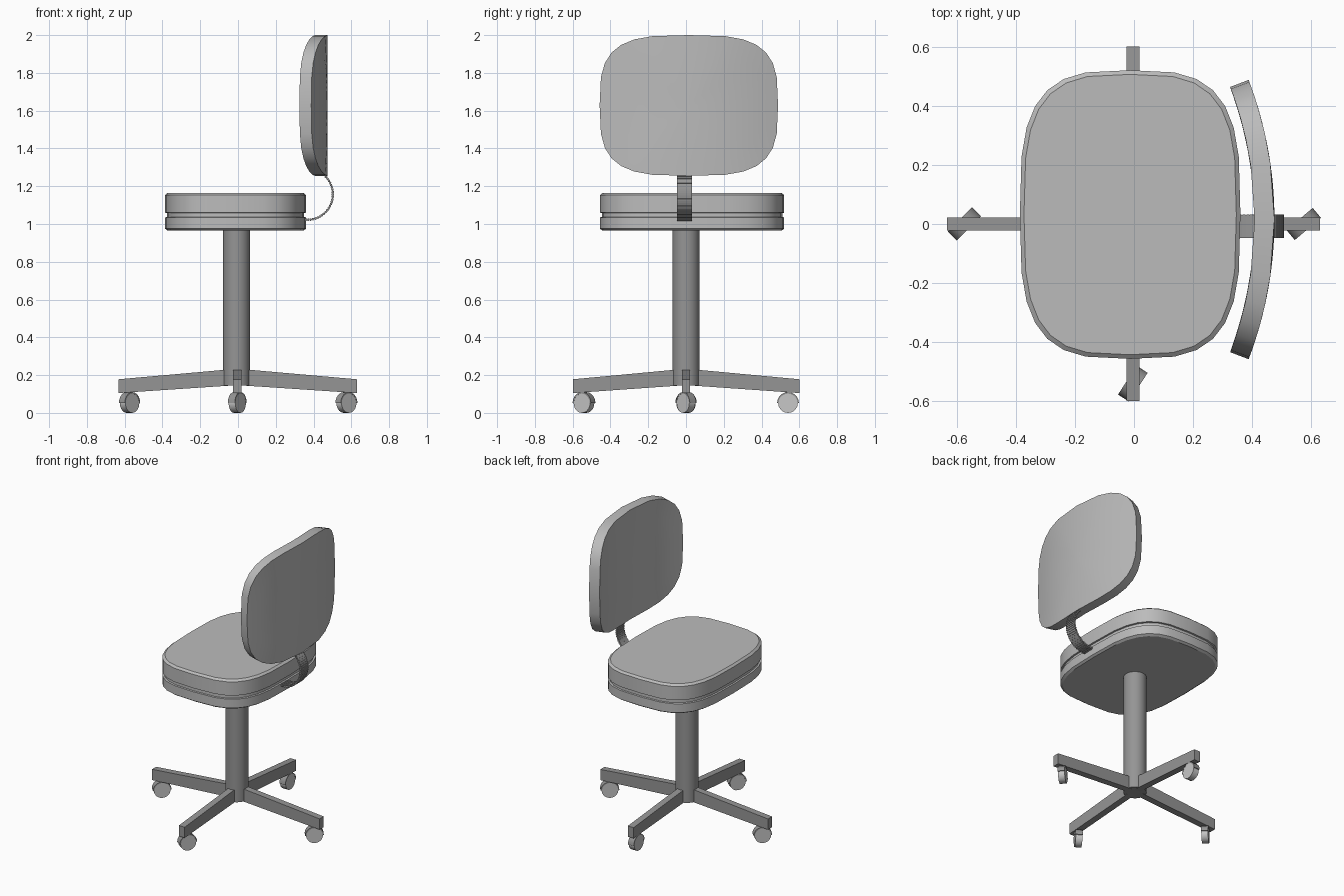
import bpy, bmesh, math
from mathutils import Matrix, Vector

old = bpy.data.objects.get("Cube")
if old:
    bpy.data.objects.remove(old, do_unlink=True)


def material(name, value):
    mat = bpy.data.materials.new(name)
    mat.use_nodes = True
    color = (value, value, value, 1)
    mat.diffuse_color = color
    mat.node_tree.nodes["Principled BSDF"].inputs["Base Color"].default_value = color
    return mat


cushion = material("light grey cushion", 0.5)
frame = material("dark grey frame", 0.3)
wheel_grey = material("pale grey wheel", 0.57)


def finish(name, bm, mat, smooth=True):
    bmesh.ops.recalc_face_normals(bm, faces=bm.faces)
    mesh = bpy.data.meshes.new(name)
    bm.to_mesh(mesh)
    bm.free()
    mesh.materials.append(mat)
    obj = bpy.data.objects.new(name, mesh)
    bpy.context.collection.objects.link(obj)
    if smooth:
        bpy.ops.object.select_all(action="DESELECT")
        obj.select_set(True)
        bpy.context.view_layer.objects.active = obj
        bpy.ops.object.shade_smooth_by_angle(angle=math.radians(30))
    return obj


def loft(bm, rings):
    """Bridge equal-sized rings of points and cap both ends."""
    loops = [[bm.verts.new(p) for p in ring] for ring in rings]
    n = len(loops[0])
    for a, b in zip(loops, loops[1:]):
        for i in range(n):
            j = (i + 1) % n
            bm.faces.new((a[i], a[j], b[j], b[i]))
    bm.faces.new(loops[0])
    bm.faces.new(loops[-1])


def rounded_outline(half_u, half_v, sides=28, power=3.3):
    pts = []
    for i in range(sides):
        t = math.tau * i / sides
        c, s = math.cos(t), math.sin(t)
        pts.append((half_u * math.copysign(abs(c) ** (2 / power), c),
                    half_v * math.copysign(abs(s) ** (2 / power), s)))
    return pts


def box(bm, size, matrix):
    bmesh.ops.create_cube(bm, size=1, matrix=matrix @ Matrix.Diagonal((*size, 1)))


# Seat: two padded layers separated by a shallow groove (height, inset)
profile = [(0.965, 0.014), (0.975, 0), (1.035, 0), (1.037, 0.01),
           (1.058, 0.01), (1.06, 0), (1.153, 0), (1.165, 0.014)]
bm = bmesh.new()
loft(bm, [[(x - 0.013, y + 0.032, z) for x, y in rounded_outline(0.373 - d, 0.488 - d)]
          for z, d in profile])
finish("seat", bm, cushion)

# Backrest: rounded panel bowed around the seat
def back_ring(scale, depth):
    ring = []
    for u, v in rounded_outline(0.483, 0.3725):
        u, v = u * scale, v * scale
        a = u / 1.32
        r = 1.32 - depth
        ring.append((0.475 - 1.32 + r * math.cos(a), 0.015 + r * math.sin(a), 1.6275 + v))
    return ring


steps = (0.08, 0.3, 0.55, 0.8, 1.0)
bm = bmesh.new()
loft(bm, [back_ring(s, 0) for s in steps] + [back_ring(s, 0.067) for s in reversed(steps)])
finish("backrest", bm, cushion)

# Ribbed strap joining seat and backrest
bm = bmesh.new()
count = 26
start, end = math.radians(-96), math.radians(46)
for i in range(count):
    a = start + (end - start) * (i + 0.5) / count
    place = (Matrix.Translation((0.367 + 0.135 * math.cos(a), -0.008, 1.157 + 0.135 * math.sin(a)))
             @ Matrix.Rotation(-a, 4, "Y"))
    box(bm, (0.012, 0.08, 0.009), place)
    box(bm, (0.005, 0.078, 0.014), place)
finish("backrest_strap", bm, frame, smooth=False)

# Central column
bm = bmesh.new()
bmesh.ops.create_cone(bm, cap_ends=True, segments=32, radius1=0.071, radius2=0.071,
                      depth=0.825, matrix=Matrix.Translation((-0.008, 0, 0.5575)))
finish("column", bm, frame)

# Four sloping arms, each with a swivelled caster: direction, length, wheel reach, swivel
legs = [("left", 0, 0.633, 0.578, 40), ("back", 90, 0.6, 0.54, 90),
        ("right", 180, 0.628, 0.57, 45), ("front", 270, 0.598, 0.54, 57)]
for side, heading, length, reach, swivel in legs:
    turn = Matrix.Translation((-0.004, 0, 0)) @ Matrix.Rotation(math.radians(heading), 4, "Z")
    bm = bmesh.new()
    loft(bm, [[turn @ Vector((r, y, z)) for y, z in
               ((-0.022, low), (0.022, low), (0.022, high), (-0.022, high))]
              for r, low, high in ((0, 0.147, 0.234), (length, 0.105, 0.178))])
    finish(side + "_arm", bm, frame)

    spot = turn @ Vector((reach, 0, 0.052))
    place = Matrix.Translation(spot) @ Matrix.Rotation(math.radians(swivel), 4, "Z")
    bm = bmesh.new()
    bmesh.ops.create_cone(bm, cap_ends=True, segments=20, radius1=0.052, radius2=0.052, depth=0.042,
                          matrix=place @ Matrix.Rotation(math.pi / 2, 4, "X"))
    finish(side + "_wheel", bm, wheel_grey)

    # Curved hood over the wheel, and the short pin into the arm
    bm = bmesh.new()
    rings = []
    for i in range(11):
        a = math.pi * i / 10
        rings.append([place @ Vector((r * math.cos(a), y, r * math.sin(a)))
                      for r, y in ((0.05, -0.022), (0.058, -0.022), (0.058, 0.022), (0.05, 0.022))])
    loft(bm, rings)
    bmesh.ops.create_cone(bm, cap_ends=True, segments=12, radius1=0.012, radius2=0.012, depth=0.03,
                          matrix=Matrix.Translation(spot + Vector((0, 0, 0.06))))
    finish(side + "_caster_hood", bm, frame)
